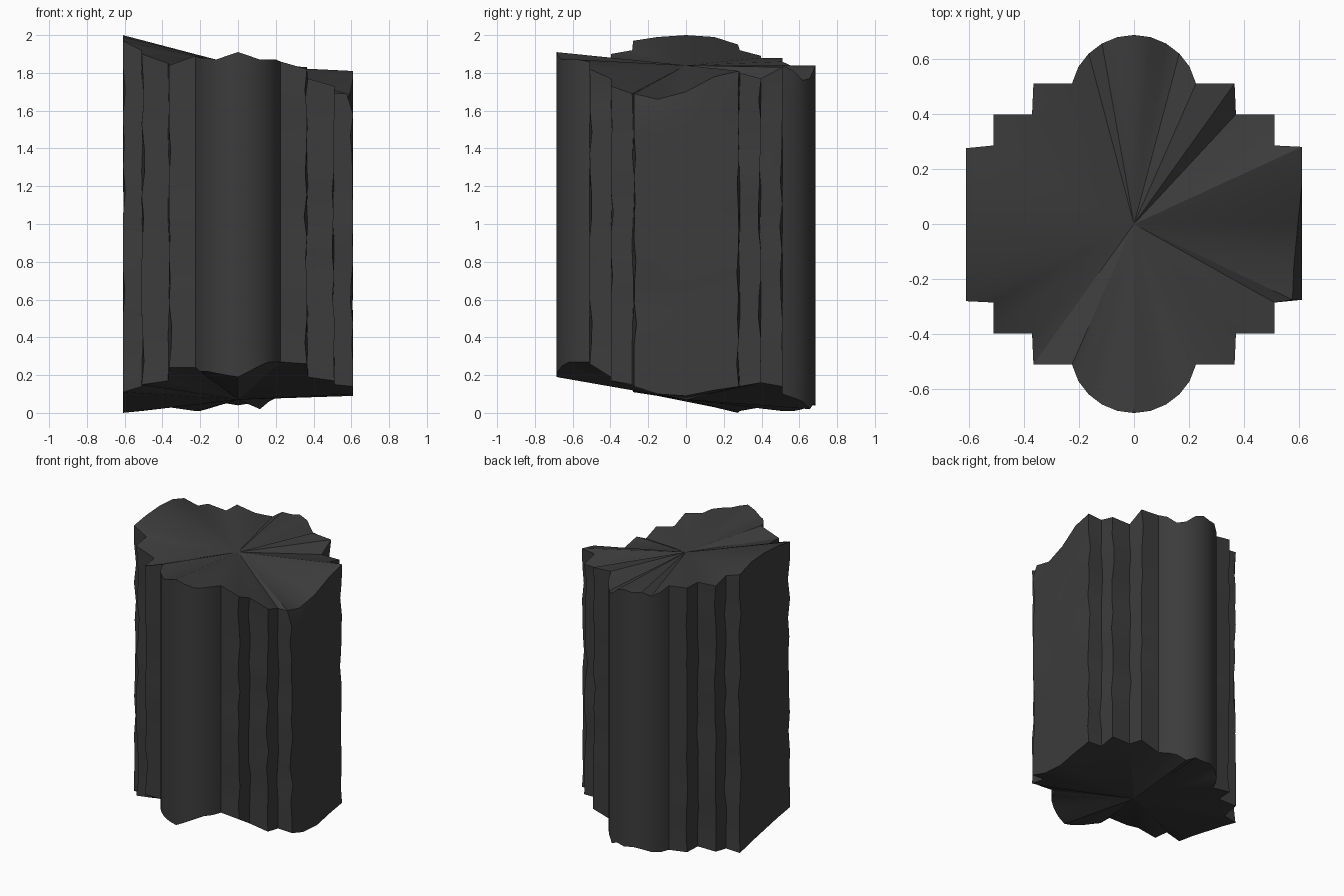
import bpy, bmesh, math, random

if "Cube" in bpy.data.objects:
    bpy.data.objects.remove(bpy.data.objects["Cube"])
random.seed(4)

# Half outline pieces: flat side, stepped corner, round shaft
FACE_Y = [-.275, -.15, 0, .15, .28]
STEPS = [(.51, .285), (.51, .398), (.37, .398), (.365, .51), (.225, .51)]
ARC_Y, ARC_R, A0 = .452, .234, 15.6


def half_outline():
    pts = [(.61, y, 1) for y in FACE_Y]
    pts += [(x, y, 1) for x, y in STEPS]
    for i in range(1, 10):
        a = math.radians(A0 + (180 - 2 * A0) * i / 10)
        pts.append((ARC_R * math.cos(a), ARC_Y + ARC_R * math.sin(a), 0))
    pts += [(-x, y, 1) for x, y in reversed(STEPS)]
    return pts


half = half_outline()
outline = half + [(-x, -y, k) for x, y, k in half]

# Broken edge heights going round from the right side
TOP = [1.69, 1.66, 1.70, 1.78, 1.81, 1.80, 1.77, 1.77, 1.83, 1.84,
       1.81, 1.76, 1.77, 1.82, 1.84, 1.83, 1.84, 1.81, 1.83,
       1.86, 1.88, 1.88, 1.89, 1.92,
       1.95, 1.99, 2.0, 1.99, 1.97, 1.92, 1.90, 1.85, 1.84, 1.89,
       1.88, 1.88, 1.87, 1.89, 1.91, 1.89, 1.87, 1.87, 1.87,
       1.86, 1.82, 1.77, 1.73, 1.69]
BOT = [.14, .10, .09, .12, .14, .14, .16, .16, .14, .10,
       .08, .06, .02, .05, .04, .05, .04, .02, .01,
       .01, .03, .03, .03, .01,
       0, .03, .06, .09, .11, .14, .15, .17, .24, .24,
       .22, .22, .21, .20, .19, .22, .25, .27, .27,
       .27, .26, .19, .17, .15]

bm = bmesh.new()
RINGS = 14
n = len(outline)
rings = []
for r in range(RINGS + 1):
    t = r / RINGS
    ring = []
    for i, (x, y, rough) in enumerate(outline):
        # weathered stone on the stepped parts, clean round shafts
        if rough and 0 < r < RINGS and abs(x) > .23:
            x -= math.copysign(random.random() ** 3 * .015, x)
            y -= math.copysign(random.random() ** 3 * .015, y) if abs(y) > .25 else 0
        # chipped upper edge of the right side
        if r == RINGS and i < 3:
            x -= (.035, .03, .015)[i]
        ring.append(bm.verts.new((x, y, BOT[i] + (TOP[i] - BOT[i]) * t)))
    rings.append(ring)

# Side walls
for lo, hi in zip(rings, rings[1:]):
    for i in range(n):
        j = (i + 1) % n
        bm.faces.new((lo[i], lo[j], hi[j], hi[i]))

# Fractured ends fan out from the centre
top_c = bm.verts.new((0, 0, 1.84))
bot_c = bm.verts.new((0, 0, .07))
for i in range(n):
    j = (i + 1) % n
    bm.faces.new((rings[-1][i], rings[-1][j], top_c))
    bm.faces.new((rings[0][j], rings[0][i], bot_c))
bmesh.ops.recalc_face_normals(bm, faces=bm.faces[:])

mesh = bpy.data.meshes.new("broken_pillar_section")
bm.to_mesh(mesh)
bm.free()
obj = bpy.data.objects.new("broken_pillar_section", mesh)
bpy.context.collection.objects.link(obj)

# Dark stone
mat = bpy.data.materials.new("dark_stone")
mat.diffuse_color = (.045, .045, .045, 1)
mat.use_nodes = True
mat.node_tree.nodes["Principled BSDF"].inputs["Base Color"].default_value = mat.diffuse_color
mesh.materials.append(mat)

bpy.context.view_layer.objects.active = obj
obj.select_set(True)
bpy.ops.object.shade_smooth_by_angle(angle=math.radians(30))
